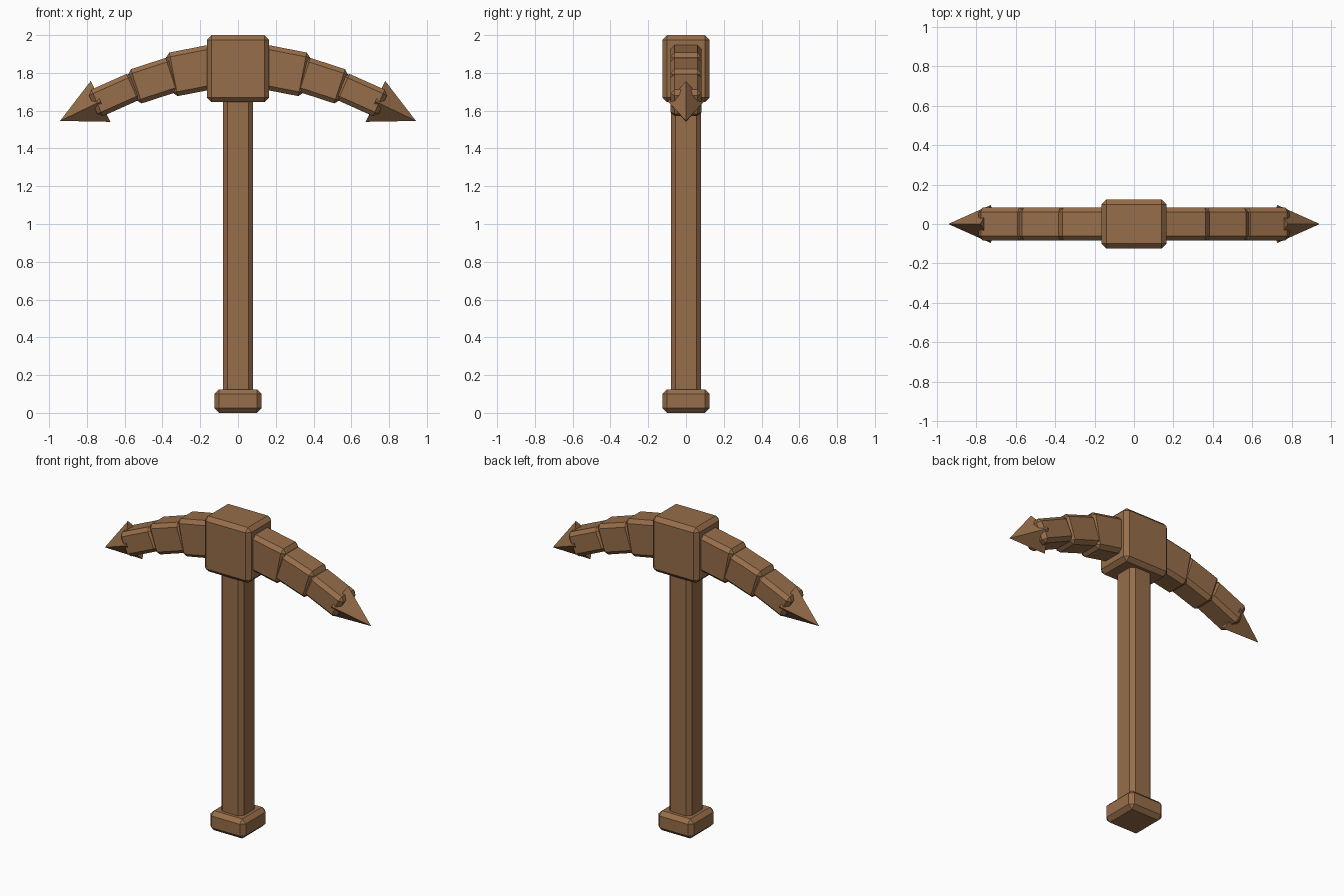
import bpy, bmesh, math
from mathutils import Matrix, Vector

cube = bpy.data.objects.get("Cube")
if cube:
    bpy.data.objects.remove(cube, do_unlink=True)

# Single wood colour
wood = bpy.data.materials.new("brown wood")
wood.use_nodes = True
colour = (0.31, 0.155, 0.068, 1)
wood.diffuse_color = colour
wood.node_tree.nodes["Principled BSDF"].inputs["Base Color"].default_value = colour


def finish(name, bm):
    bmesh.ops.recalc_face_normals(bm, faces=bm.faces)
    mesh = bpy.data.meshes.new(name)
    bm.to_mesh(mesh)
    bm.free()
    mesh.materials.append(wood)
    obj = bpy.data.objects.new(name, mesh)
    bpy.context.scene.collection.objects.link(obj)
    return obj


def place(centre, tilt):
    return Matrix.Translation(centre) @ Matrix.Rotation(tilt, 4, 'Y')


def block(name, size, centre, tilt=0, bevel=0.025):
    """Chamfered box, tilted about y."""
    bm = bmesh.new()
    bmesh.ops.create_cube(bm, size=1)
    bmesh.ops.scale(bm, vec=size, verts=bm.verts)
    bmesh.ops.bevel(bm, geom=bm.edges[:], offset=bevel, segments=1,
                    affect='EDGES', profile=0.5)
    bm.transform(place(centre, tilt))
    return finish(name, bm)


def spike(name, side, base, tilt, length, half_width, half_height):
    """Four-sided point whose axis runs outward and down."""
    bm = bmesh.new()
    bmesh.ops.create_cone(bm, cap_ends=True, segments=4, radius1=1,
                          radius2=0, depth=length)
    # Square the base so that its corners lie on the axes
    ring = sorted((v for v in bm.verts if v.co.z < 0),
                  key=lambda v: math.atan2(v.co.y, v.co.x))
    for i, v in enumerate(ring):
        a = i * math.pi / 2
        v.co.x, v.co.y = half_height * math.cos(a), half_width * math.sin(a)
    bmesh.ops.remove_doubles(bm, verts=bm.verts, dist=0.0001)
    bmesh.ops.translate(bm, vec=(0, 0, length / 2), verts=bm.verts)
    bm.transform(place((side * base[0], 0, base[1]),
                       side * (math.pi / 2 + tilt)))
    return finish(name, bm)


# Upright parts
block("pommel", (0.25, 0.25, 0.125), (0, 0, 0.0625))
block("handle", (0.16, 0.16, 1.62), (0, 0, 0.87))
block("head_block", (0.33, 0.25, 0.355), (0, 0, 1.8225))

# Arm segments: name, outer end x and z, downward tilt, length, height
segments = [
    ("inner", 0.364, 1.788, 11, 0.28, 0.235),
    ("middle", 0.56, 1.722, 18, 0.24, 0.19),
    ("outer", 0.767, 1.632, 24, 0.25, 0.153),
]
for label, side in (("left", 1), ("right", -1)):
    for part, x, z, degrees, length, height in segments:
        tilt = math.radians(degrees)
        along = Vector((math.cos(tilt), 0, -math.sin(tilt)))
        centre = Vector((x, 0, z)) - along * length / 2
        centre.x *= side
        block(f"{label}_{part}_arm", (length, 0.166, height), centre,
              side * tilt, 0.023)
    spike(f"{label}_spike", side, (0.7275, 1.649), math.radians(25.7),
          0.238, 0.096, 0.12)
